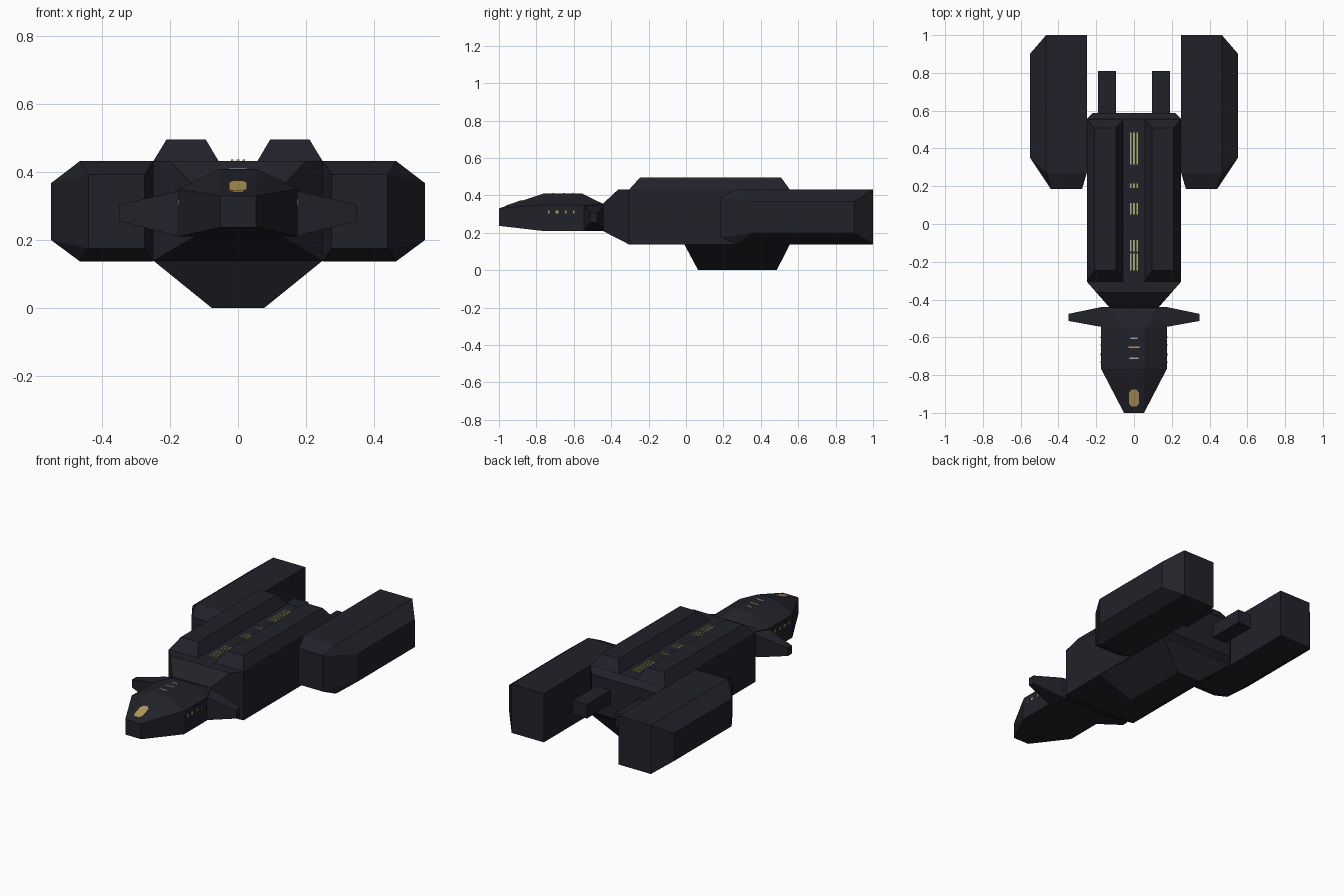
import bpy, bmesh, math


def mat(name, rgb):
    m = bpy.data.materials.new(name)
    m.diffuse_color = (*rgb, 1)
    return m


HULL = mat("dark_hull", (0.0155, 0.0155, 0.023))
AMBER = mat("amber_window", (0.46, 0.32, 0.10))
GREEN = mat("green_light", (0.38, 0.50, 0.11))
PALE = mat("pale_light", (0.40, 0.40, 0.46))


def hull(name, pts, material=HULL, mirror=False):
    """Flat-faced convex part from its corner points; mirror adds the -x corners."""
    if mirror:
        pts = pts + [(-x, y, z) for x, y, z in pts]
    bm = bmesh.new()
    for p in pts:
        bm.verts.new(p)
    res = bmesh.ops.convex_hull(bm, input=bm.verts[:])
    loose = [v for v in bm.verts if not v.link_faces]
    bmesh.ops.delete(bm, geom=loose, context='VERTS')
    bmesh.ops.dissolve_limit(bm, angle_limit=0.01, verts=bm.verts[:], edges=bm.edges[:])
    bmesh.ops.recalc_face_normals(bm, faces=bm.faces[:])
    me = bpy.data.meshes.new(name)
    bm.to_mesh(me)
    bm.free()
    me.materials.append(material)
    ob = bpy.data.objects.new(name, me)
    bpy.context.collection.objects.link(ob)
    return ob


def pair(name, pts, material=HULL):
    """Right-hand part and its mirrored twin."""
    hull("right_" + name, pts, material)
    hull("left_" + name, [(-x, y, z) for x, y, z in pts], material)


def box(x0, x1, y0, y1, z0, z1):
    return [(x, y, z) for x in (x0, x1) for y in (y0, y1) for z in (z0, z1)]


# Main body: (half width, y, bottom, top) sections from neck to stern
sections = [(0.127, -0.445, 0.21, 0.355), (0.20, -0.362, 0.17, 0.432),
            (0.25, -0.305, 0.138, 0.432), (0.25, 0.556, 0.138, 0.432),
            (0.22, 0.587, 0.17, 0.40)]
hull("main_body", [(w, y, z) for w, y, a, b in sections for z in (a, b)], mirror=True)

# Keel under the body
hull("keel", [(0.25, -0.01, 0.14), (0.25, 0.556, 0.14),
              (0.077, 0.065, 0), (0.077, 0.485, 0)], mirror=True)

# Roof ridges
pair("roof_ridge", [(0.056, -0.305, 0.43), (0.25, -0.305, 0.43),
                    (0.056, 0.556, 0.43), (0.25, 0.556, 0.43),
                    (0.095, -0.245, 0.496), (0.21, -0.245, 0.496),
                    (0.095, 0.508, 0.496), (0.21, 0.508, 0.496)])

# Side pods with bevelled outer edges
pod = []
for lo, mid, inset in ((0.432, 0.367, 0.392), (0.137, 0.20, 0.175)):
    pod += [(0.275, 0.185, inset), (0.44, 0.185, inset),
            (0.25, 0.27, lo), (0.465, 0.27, lo), (0.55, 0.35, mid),
            (0.55, 0.902, mid), (0.25, 1.0, lo), (0.465, 1.0, lo)]
pair("side_pod", pod)

# Stern beams
pair("stern_beam", box(0.095, 0.19, 0.50, 0.81, 0.25, 0.335))

# Head
hull("head", [(0.053, -1.0, 0.33), (0.053, -1.0, 0.237),
              (0.055, -0.765, 0.409), (0.175, -0.765, 0.35), (0.175, -0.765, 0.21),
              (0.055, -0.555, 0.409), (0.175, -0.54, 0.348), (0.175, -0.54, 0.21),
              (0.125, -0.44, 0.353), (0.125, -0.44, 0.21)], mirror=True)

# Head fins
pair("head_fin", [(0.12, -0.44, 0.35), (0.12, -0.44, 0.21),
                  (0.175, -0.44, 0.34), (0.175, -0.44, 0.215),
                  (0.17, -0.545, 0.345), (0.17, -0.545, 0.21),
                  (0.348, -0.476, 0.305), (0.348, -0.476, 0.255),
                  (0.348, -0.513, 0.305), (0.348, -0.513, 0.255)])

# Nose window: thin eight-sided plate lying on the sloped nose
slope = (0.409 - 0.33) / 0.235
outline = [(0.014, -0.966), (0.027, -0.95), (0.027, -0.895), (0.014, -0.877)]
hull("nose_window", [(x, y, 0.33 + (y + 1) * slope + dz)
                     for x, y in outline for dz in (-0.002, 0.004)], AMBER, mirror=True)

# Head roof slits
for i, (y, w, m) in enumerate([(-0.605, 0.018, PALE), (-0.653, 0.028, AMBER),
                               (-0.71, 0.025, PALE)]):
    hull(f"roof_slit_{i}", box(-w, w, y - 0.004, y + 0.004, 0.407, 0.412), m)

# Head side windows
for i, (y, w) in enumerate([(-0.733, 0.004), (-0.69, 0.008), (-0.642, 0.004), (-0.60, 0.004)]):
    pair(f"side_window_{i}", box(0.173, 0.178, y - w, y + w, 0.302, 0.32), AMBER)

# Spine lights: groups of thin strips in the channel between the ridges
groups = [(0.315, 0.485), (0.19, 0.215), (0.05, 0.11), (-0.145, -0.085), (-0.245, -0.155)]
for g, (y0, y1) in enumerate(groups):
    for k, x in enumerate((-0.017, 0.0, 0.017)):
        m = PALE if k == 0 else GREEN
        hull(f"spine_light_{g}_{k}", box(x - 0.004, x + 0.004, y0, y1, 0.43, 0.436), m)
